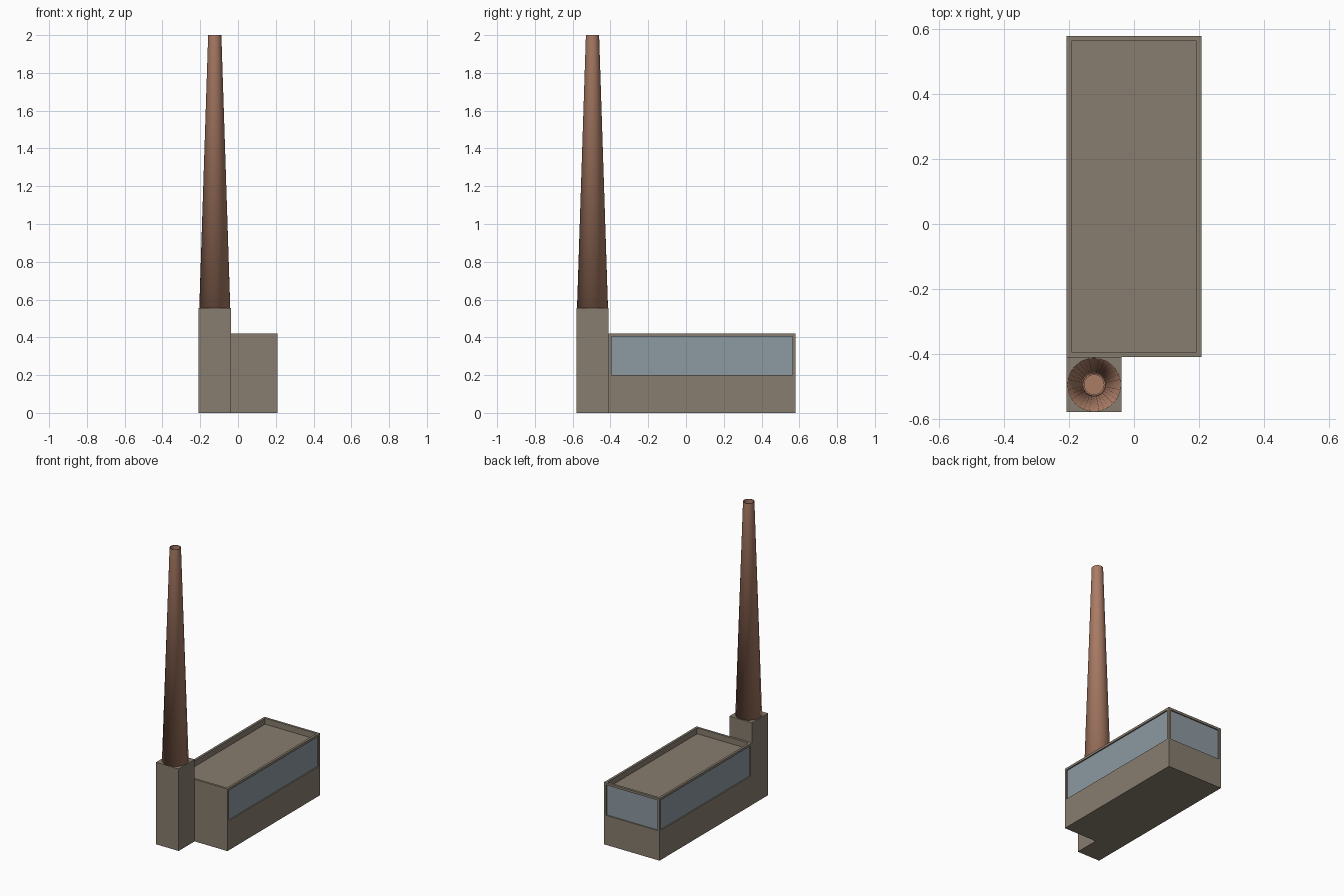
import bpy, bmesh, math
from mathutils import Vector

if "Cube" in bpy.data.objects:
    bpy.data.objects.remove(bpy.data.objects["Cube"])


def material(name, rgb):
    m = bpy.data.materials.new(name)
    m.diffuse_color = (*rgb, 1.0)
    m.use_nodes = True
    m.node_tree.nodes["Principled BSDF"].inputs["Base Color"].default_value = m.diffuse_color
    return m


stone = material("stone", (0.245, 0.205, 0.158))
glass = material("window_glass", (0.265, 0.32, 0.36))
brick = material("brick", (0.40, 0.20, 0.13))


def finish(bm, name, mats):
    me = bpy.data.meshes.new(name)
    bm.normal_update()
    bm.to_mesh(me)
    bm.free()
    for m in mats:
        me.materials.append(m)
    ob = bpy.data.objects.new(name, me)
    bpy.context.collection.objects.link(ob)
    return ob


def box(lo, hi):
    bm = bmesh.new()
    bmesh.ops.create_cube(bm, size=1)
    lo, hi = Vector(lo), Vector(hi)
    for v in bm.verts:
        v.co = Vector([l + (c + 0.5) * (h - l) for c, l, h in zip(v.co, lo, hi)])
    bm.normal_update()
    return bm


# Hall: recessed roof behind a parapet, recessed windows on three sides
bm = box((-0.208, -0.41, 0), (0.208, 0.58, 0.42))
for f in list(bm.faces):
    n = f.normal.copy()
    if n.z < -0.5 or n.y < -0.5:
        continue
    bmesh.ops.inset_individual(bm, faces=[f], thickness=0.022)
    if n.z > 0.5:
        depth = 0.04
    else:
        depth = 0.008
        f.material_index = 1
        for v in f.verts:
            if v.co.z < 0.2:
                v.co.z = 0.2
    # push the inset panel inward, leaving side walls around it
    ext = bmesh.ops.extrude_discrete_faces(bm, faces=[f])["faces"][0]
    for v in ext.verts:
        v.co -= n * depth
    for e in ext.edges:
        for side in e.link_faces:
            if side != ext:
                side.material_index = 0
finish(bm, "hall", [stone, glass])

# Chimney plinth
finish(box((-0.208, -0.58, 0), (-0.038, -0.41, 0.555)), "chimney_plinth", [stone])

# Tapered chimney shaft with a hollow top
SIDES = 32
bm = bmesh.new()
rings = []
for r, z in [(0.082, 0.555), (0.035, 2.0), (0.03, 2.0), (0.031, 1.85)]:
    rings.append([bm.verts.new((-0.123 + r * math.cos(2 * math.pi * i / SIDES),
                                -0.495 + r * math.sin(2 * math.pi * i / SIDES), z))
                  for i in range(SIDES)])
for a, b in zip(rings, rings[1:]):
    for i in range(SIDES):
        j = (i + 1) % SIDES
        bm.faces.new((a[i], a[j], b[j], b[i]))
bm.faces.new(rings[0][::-1])
bm.faces.new(rings[-1])
for f in bm.faces:
    f.smooth = True
# keep the rim crisp
for e in bm.edges:
    a, b = e.verts
    if a.co.z > 1.8 and abs(a.co.z - b.co.z) < 1e-4:
        e.smooth = False
finish(bm, "chimney_shaft", [brick])
